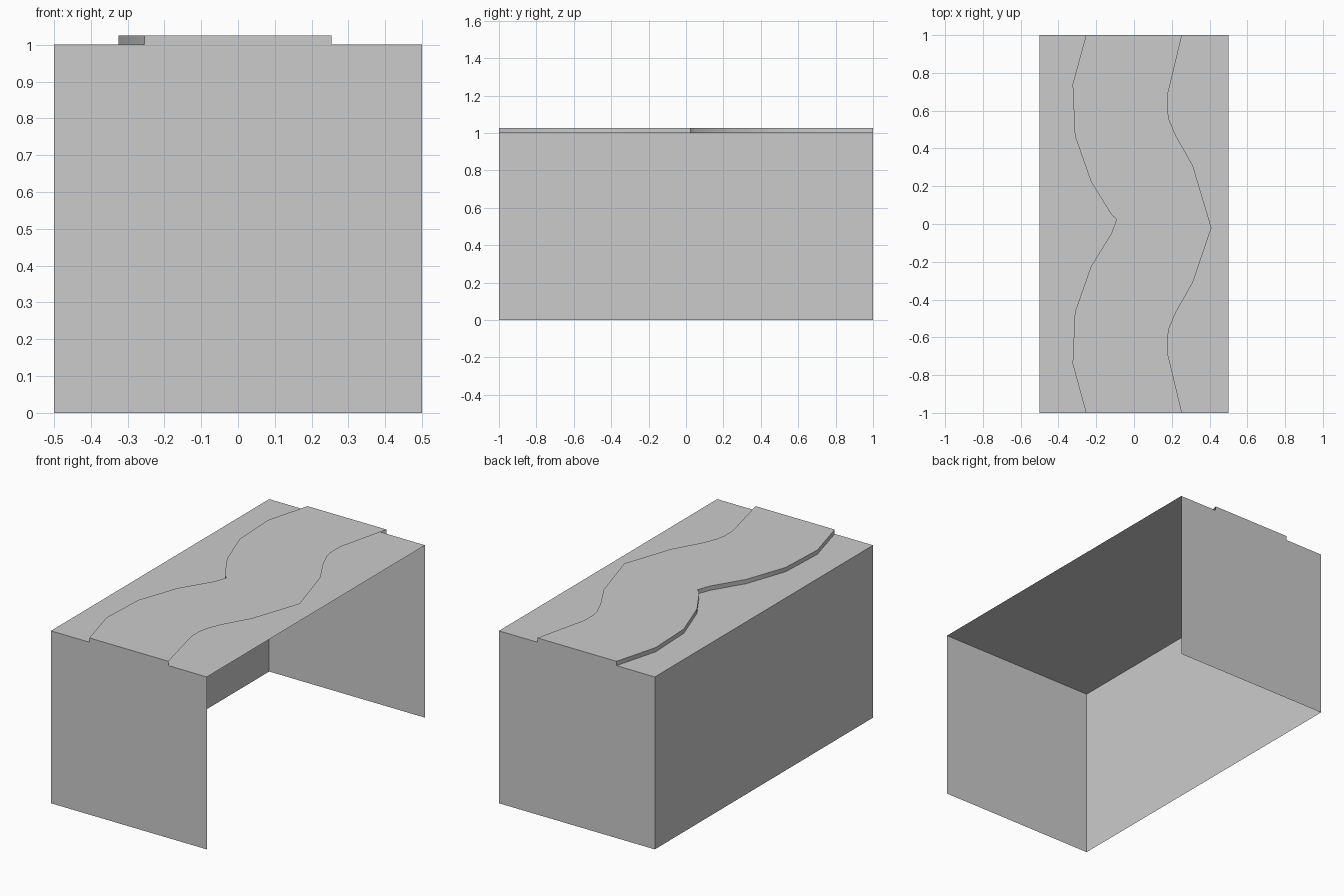
import bpy
import math

default = bpy.data.objects.get("Cube")
if default:
    bpy.data.objects.remove(default, do_unlink=True)

grey = bpy.data.materials.new("plain_grey")
grey.use_nodes = True
colour = (0.6, 0.6, 0.6, 1)
grey.diffuse_color = colour
grey.node_tree.nodes["Principled BSDF"].inputs["Base Color"].default_value = colour


def add_sheet(name, verts, faces=None):
    """Thin open surface; a single polygon unless faces are given."""
    mesh = bpy.data.meshes.new(name)
    mesh.from_pydata(verts, [], faces or [list(range(len(verts)))])
    mesh.materials.append(grey)
    obj = bpy.data.objects.new(name, mesh)
    bpy.context.collection.objects.link(obj)
    return obj


W, L, H, RISE = 0.5, 1.0, 1.0, 1.025

# Open shell: top, one long wall and two end walls
add_sheet("top_panel", [(-W, -L, H), (W, -L, H), (W, L, H), (-W, L, H)])
add_sheet("side_wall", [(-W, L, 0), (-W, -L, 0), (-W, -L, H), (-W, L, H)])
add_sheet("front_wall", [(-W, -L, 0), (W, -L, 0), (W, -L, H), (-W, -L, H)])
add_sheet("back_wall", [(W, L, 0), (-W, L, 0), (-W, L, H), (W, L, H)])

# Winding path: half outlines from the end to the middle, mirrored front to back
near_half = [(-0.254, 1), (-0.325, 0.74), (-0.313, 0.467), (-0.228, 0.225), (-0.12, 0.05)]
far_half = [(0.254, 1), (0.177, 0.68), (0.177, 0.6), (0.187, 0.55), (0.222, 0.467), (0.312, 0.308)]


def full_edge(half, tip):
    return [(x, -y) for x, y in half] + [tip] + half[::-1]


near_edge = full_edge(near_half, (-0.092, 0.025))
far_edge = full_edge(far_half, (0.41, -0.02))

add_sheet("path_top", [(x, y, RISE) for x, y in far_edge + near_edge[::-1]])

# Raised edge of the path on the walled side
n = len(near_edge)
edge = add_sheet(
    "path_edge",
    [(x, y, z) for z in (H, RISE) for x, y in near_edge],
    [(i + 1, i, i + n, i + n + 1) for i in range(n - 1)],
)

# End caps of the path
for name, side in (("path_front_end", -1), ("path_back_end", 1)):
    a, b = 0.254 * side, -0.254 * side
    add_sheet(name, [(a, side * L, H), (b, side * L, H), (b, side * L, RISE), (a, side * L, RISE)])

bpy.ops.object.select_all(action="DESELECT")
edge.select_set(True)
bpy.context.view_layer.objects.active = edge
bpy.ops.object.shade_smooth_by_angle(angle=math.radians(40))
